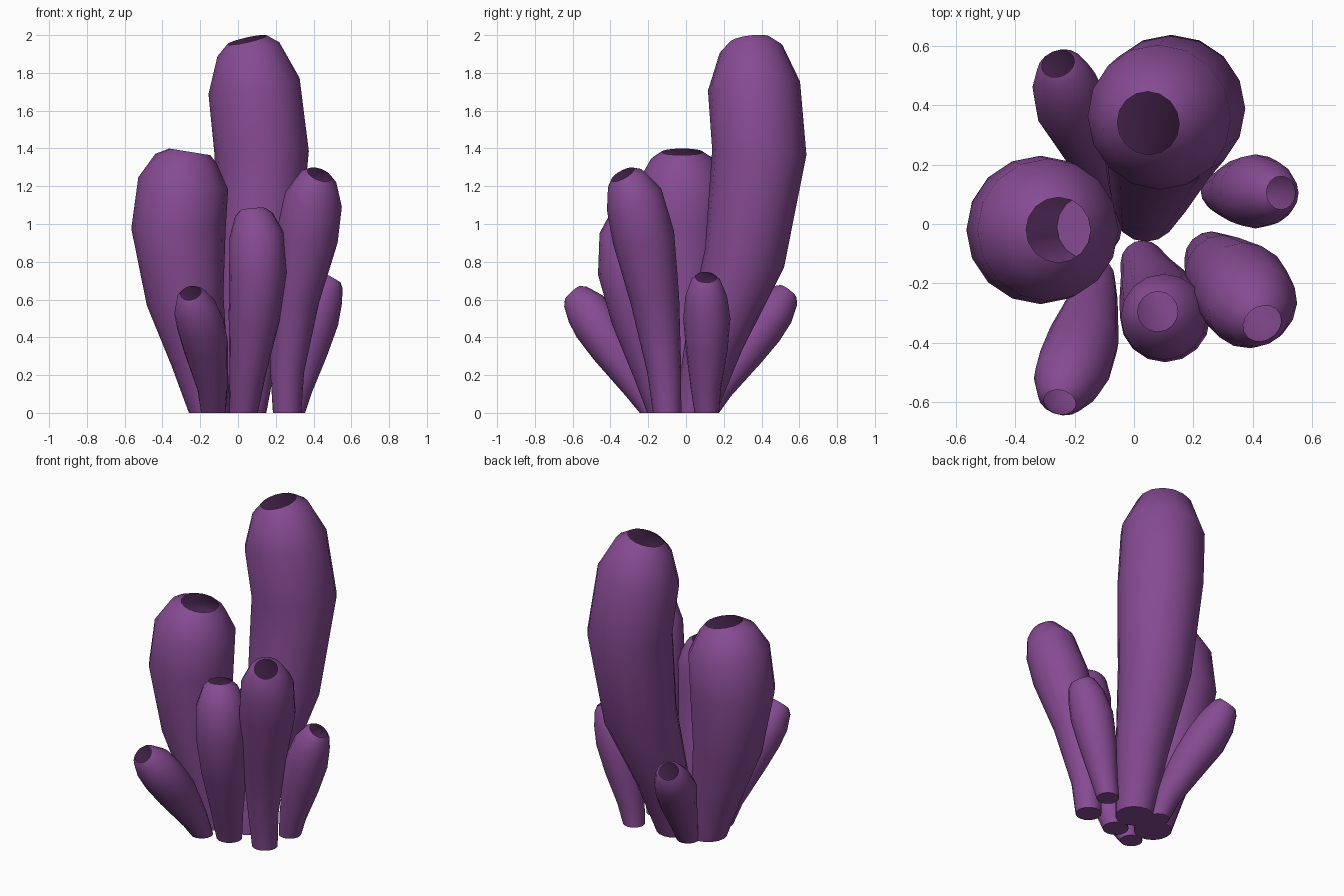
import bpy, bmesh, math
from mathutils import Vector

if "Cube" in bpy.data.objects:
    bpy.data.objects.remove(bpy.data.objects["Cube"])

SIDES = 16
purple = bpy.data.materials.new("purple_sponge")
purple.diffuse_color = (0.24, 0.07, 0.29, 1)
purple.use_nodes = True
purple.node_tree.nodes["Principled BSDF"].inputs["Base Color"].default_value = purple.diffuse_color


def sponge_tube(name, rings, tilt):
    """Loft circles (x, y, z, radius) along a bent path; closed base, open mouth."""
    bm = bmesh.new()
    centres = [Vector(r[:3]) for r in rings]
    n = len(rings)
    mouth = Vector((tilt[0], tilt[1], math.sqrt(1 - tilt[0]**2 - tilt[1]**2)))
    loops = []
    for i, c in enumerate(centres):
        if i == 0:
            axis = Vector((0, 0, 1))
        elif i >= n - 2:
            axis = mouth
        else:
            axis = (centres[i + 1] - centres[i - 1]).normalized()
            if i == n - 3:
                axis = (axis + mouth).normalized()
        turn = Vector((0, 0, 1)).rotation_difference(axis)
        loop = []
        for k in range(SIDES):
            a = 2 * math.pi * k / SIDES
            p = Vector((math.cos(a), math.sin(a), 0)) * rings[i][3]
            loop.append(bm.verts.new(c + turn @ p))
        loops.append(loop)
    for lo, hi in zip(loops, loops[1:]):
        for k in range(SIDES):
            j = (k + 1) % SIDES
            bm.faces.new((lo[k], lo[j], hi[j], hi[k]))
    bm.faces.new(loops[0][::-1])
    mesh = bpy.data.meshes.new(name)
    bm.to_mesh(mesh)
    bm.free()
    mesh.materials.append(purple)
    obj = bpy.data.objects.new(name, mesh)
    bpy.context.collection.objects.link(obj)
    bpy.context.view_layer.objects.active = obj
    obj.select_set(True)
    bpy.ops.object.shade_smooth_by_angle(angle=math.radians(50))
    obj.select_set(False)


# Three large tubes and one medium tube
sponge_tube("tall_back_tube", [
    (.04, .05, 0, .11), (.065, .15, .38, .155), (.105, .31, .82, .215),
    (.125, .388, 1.38, .25), (.085, .36, 1.73, .245),
    (.055, .345, 1.925, .168), (.048, .34, 1.975, .107)], (-.22, -.12))
sponge_tube("wide_left_tube", [
    (-.15, -.01, 0, .11), (-.205, -.015, .28, .15), (-.28, -.02, .6, .205),
    (-.315, -.02, .98, .25), (-.29, -.02, 1.215, .24),
    (-.275, -.02, 1.345, .165), (-.255, -.02, 1.382, .11)], (.16, 0))
sponge_tube("front_right_tube", [
    (.26, -.1, 0, .075), (.26, -.115, .22, .09), (.3, -.165, .6, .13),
    (.365, -.225, .93, .165), (.4, -.275, 1.13, .155),
    (.425, -.32, 1.235, .105), (.432, -.335, 1.262, .068)], (.32, -.45))
sponge_tube("front_middle_tube", [
    (.03, -.13, 0, .075), (.05, -.18, .2, .095), (.085, -.26, .5, .135),
    (.105, -.315, .75, .152), (.1, -.313, .94, .145),
    (.085, -.3, 1.05, .1), (.08, -.295, 1.078, .068)], (-.08, .1))

# Three small tubes leaning outward
sponge_tube("small_front_left_tube", [
    (-.13, -.18, 0, .065), (-.135, -.25, .13, .08), (-.17, -.39, .35, .12),
    (-.2, -.475, .47, .125), (-.225, -.53, .55, .115),
    (-.245, -.585, .615, .08), (-.25, -.6, .635, .055)], (-.17, -.66))
sponge_tube("small_right_tube", [
    (.29, .11, 0, .065), (.315, .105, .13, .08), (.365, .11, .33, .11),
    (.41, .11, .5, .125), (.45, .107, .62, .11),
    (.485, .105, .695, .08), (.495, .105, .718, .056)], (.5, .03))
sponge_tube("small_back_left_tube", [
    (-.09, .11, 0, .065), (-.105, .17, .13, .08), (-.165, .31, .33, .11),
    (-.21, .395, .45, .122), (-.235, .47, .545, .11),
    (-.25, .525, .62, .08), (-.256, .54, .64, .057)], (-.25, .6))
